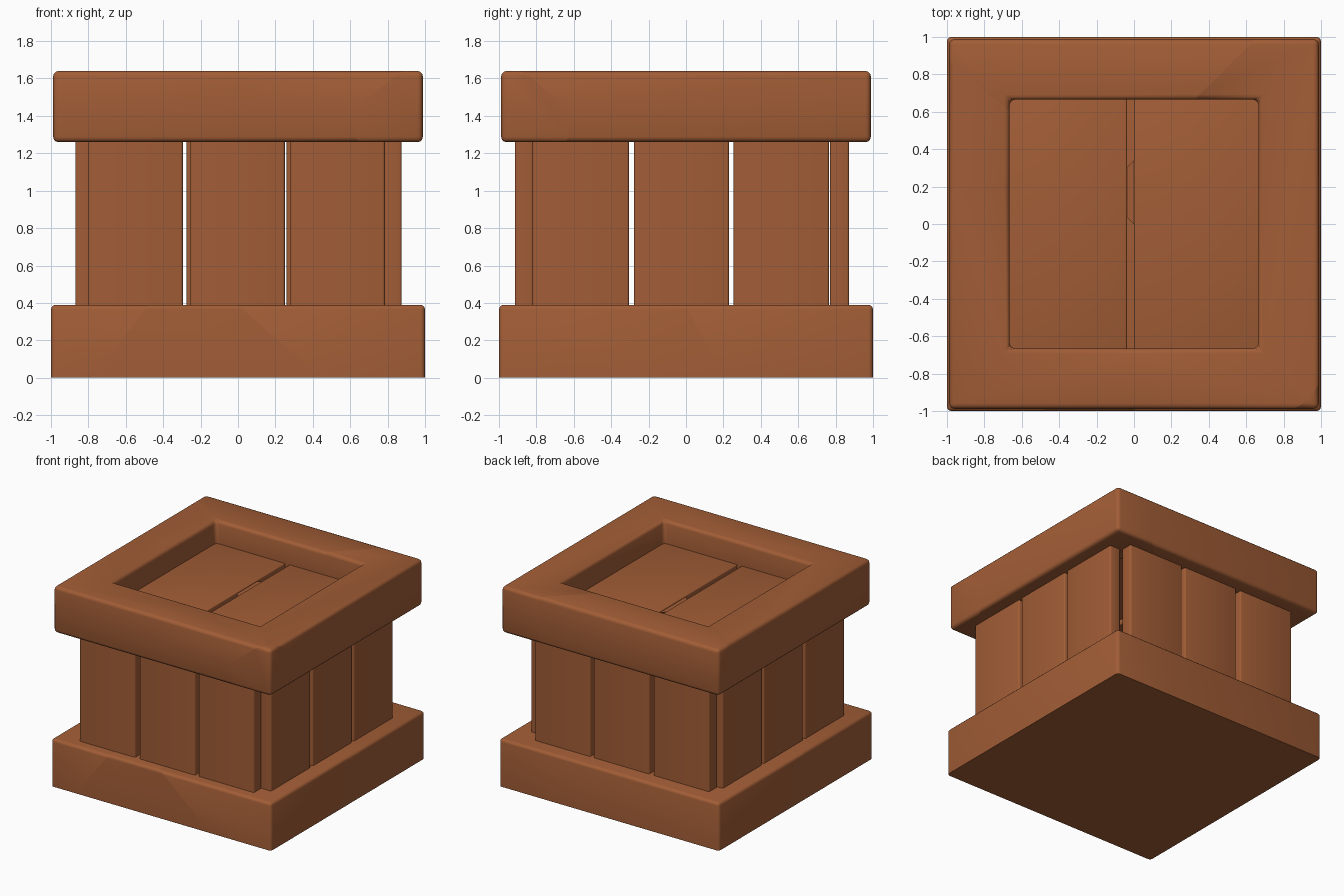
import bpy, bmesh
from mathutils import Vector

if "Cube" in bpy.data.objects:
    bpy.data.objects.remove(bpy.data.objects["Cube"])

mat = bpy.data.materials.new("terracotta")
mat.diffuse_color = (0.36, 0.11, 0.037, 1)
mat.use_nodes = True
mat.node_tree.nodes["Principled BSDF"].inputs["Base Color"].default_value = mat.diffuse_color


def finish(bm, name):
    bmesh.ops.recalc_face_normals(bm, faces=bm.faces)
    me = bpy.data.meshes.new(name)
    bm.to_mesh(me)
    bm.free()
    me.shade_smooth()
    me.set_sharp_from_angle(angle=0.6)
    me.materials.append(mat)
    bpy.context.collection.objects.link(bpy.data.objects.new(name, me))


def round_edges(bm, width, keep=lambda e: True):
    bmesh.ops.recalc_face_normals(bm, faces=bm.faces)
    edges = [e for e in bm.edges if e.calc_face_angle(0) > 0.5 and keep(e)]
    bmesh.ops.bevel(bm, geom=edges, offset=width, segments=3, profile=0.5, affect='EDGES')


def box(lo, hi):
    bm = bmesh.new()
    bmesh.ops.create_cube(bm, size=1)
    for v in bm.verts:
        v.co = [(a + b) / 2 + c * (b - a) for a, b, c in zip(lo, hi, v.co)]
    return bm


def tri(p, q, r):
    """Plane through three points."""
    p, q, r = Vector(p), Vector(q), Vector(r)
    return p, (q - p).cross(r - p).normalized()


def wall(p, q):
    """Upright plane through two plan points."""
    return tri((*p, 0), (*q, 0), (*p, 1))


def fracture(bm, name, cells):
    """Cut a block into chunks; each chunk is the side of its planes holding the seed."""
    for i, (seed, planes) in enumerate(cells):
        b = bm.copy()
        for co, no in planes:
            if (Vector(seed) - co).dot(no) > 0:
                no = -no
            r = bmesh.ops.bisect_plane(b, geom=b.verts[:] + b.edges[:] + b.faces[:], dist=1e-5,
                                       plane_co=co, plane_no=no, clear_outer=True)
            cut = [e for e in r["geom_cut"] if isinstance(e, bmesh.types.BMEdge)]
            bmesh.ops.holes_fill(b, edges=cut, sides=0)
        finish(b, f"{name}_{i + 1}")
    bm.free()


# base slab, sharp at the ground, cracked into five stones
base = box((-1, -1, 0), (1, 1, 0.39))
round_edges(base, 0.025, lambda e: max(v.co.z for v in e.verts) > 0.1)
n1, n2, n3 = (0.34, 0.37), (-0.23, -0.15), (-0.63, -0.29)
a = tri((*n1, 0), (1, 0.2, 0), (1, 0, 0.39))
b = wall(n1, (0.45, 1))
c = wall(n1, n2)
d = tri((*n2, 0), (0.44, -1, 0), (0, -1, 0.39))
e = wall(n2, n3)
f = tri((*n3, 0), (-0.77, -1, 0), (-0.48, -1, 0.39))
g = wall(n3, (-1, -0.1))
fracture(base, "base_stone", [
    ((0.6, -0.4, 0.1), (a, c, d)),
    ((0.8, 0.7, 0.1), (a, b)),
    ((-0.3, -0.7, 0.1), (d, e, f)),
    ((-0.9, -0.8, 0.1), (f, g)),
    ((-0.4, 0.5, 0.1), (b, c, e, g))])

# square cap ring, cracked into seven stones
cap = bmesh.new()
signs = [(-1, -1), (1, -1), (1, 1), (-1, 1)]
outer, inner = [[cap.verts.new((x * s, y * s, 1.26)) for x, y in signs] for s in (0.988, 0.665)]
for i in range(4):
    j = (i + 1) % 4
    cap.faces.new((outer[i], outer[j], inner[j], inner[i]))
r = bmesh.ops.extrude_face_region(cap, geom=cap.faces[:], use_keep_orig=True)
for v in r["geom"]:
    if isinstance(v, bmesh.types.BMVert):
        v.co.z = 1.64
round_edges(cap, 0.028)
mid = wall((0, 0), (0, 1))
left = wall((-1, 0.16), (-0.67, 0.225))
back_left = wall((-1, 0.88), (-0.67, 0.61))
back_right = wall((0.33, 0.67), (0.66, 1))
level = tri((0, 0, 1.44), (1, 0, 1.44), (0, 1, 1.44))
corner_low = wall((0.62, -1), (1, -0.62))
corner_top = tri((0.62, -1, 1.44), (1, -0.62, 1.44), (0.86, -1, 1.64))
diag = wall((-1, 1), (1, -1))
fracture(cap, "cap_stone", [
    ((-0.8, -0.8, 1.4), (mid, left)),
    ((-0.8, 0.5, 1.4), (left, back_left)),
    ((0, 0.9, 1.4), (back_left, back_right)),
    ((0.8, 0, 1.6), (mid, back_right, level, corner_top)),
    ((0.3, -0.8, 1.3), (mid, level, corner_low, diag)),
    ((0.8, 0.5, 1.3), (level, corner_low, diag, back_right)),
    ((0.95, -0.95, 1.4), (corner_low, corner_top))])

# upright planks on the four sides
front = [(-0.80, -0.295), (-0.255, 0.25), (0.28, 0.785)]
side = [(-0.82, -0.305), (-0.278, 0.23), (0.255, 0.765)]
walls = [("front", 0, front, (-0.915, -0.815)),
         ("back", 0, [(p - 0.02, q - 0.02) for p, q in front], (0.77, 0.872)),
         ("left", 1, side, (-0.87, -0.77)),
         ("right", 1, side, (0.775, 0.875))]
for name, along_y, spans, (near, far) in walls:
    for i, (p, q) in enumerate(spans):
        lo, hi = ((near, p), (far, q)) if along_y else ((p, near), (q, far))
        bm = box((*lo, 0.38), (*hi, 1.27))
        round_edges(bm, 0.012, lambda ed: abs(ed.verts[0].co.z - ed.verts[1].co.z) > 0.5)
        finish(bm, f"{name}_plank_{i + 1}")

# two lid planks set down inside the ring
for name, p, q in (("left", -0.70, -0.038), ("right", 0.0, 0.70)):
    bm = box((p, -0.70, 1.34), (q, 0.70, 1.45))
    round_edges(bm, 0.008)
    finish(bm, f"lid_plank_{name}")
